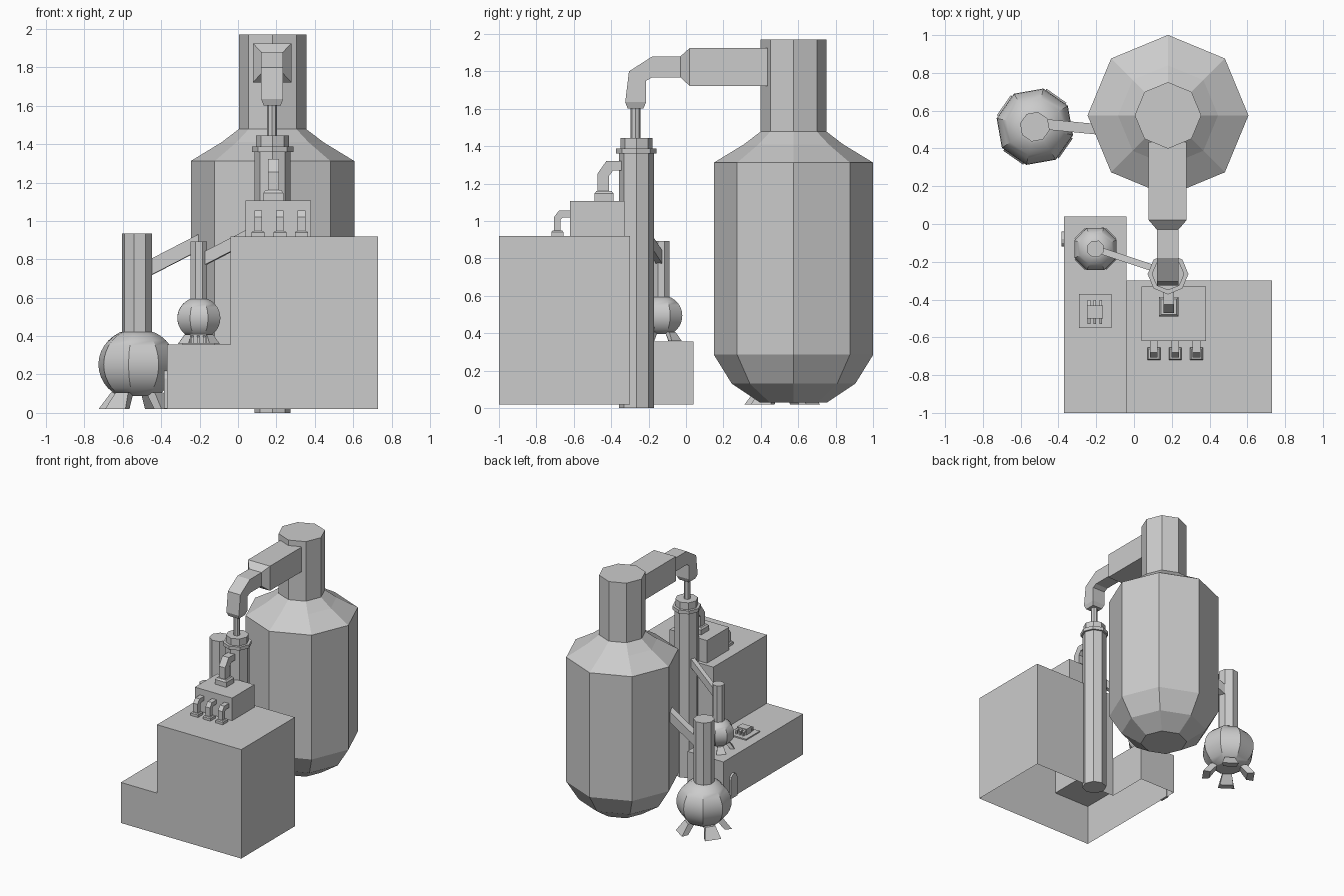
import bpy, bmesh, math
from mathutils import Vector

if "Cube" in bpy.data.objects:
    bpy.data.objects.remove(bpy.data.objects["Cube"])


def mesh_object(name, verts, faces, recalc=True):
    mesh = bpy.data.meshes.new(name)
    mesh.from_pydata(verts, [], faces)
    bm = bmesh.new()
    bm.from_mesh(mesh)
    bmesh.ops.remove_doubles(bm, verts=bm.verts, dist=1e-5)
    if recalc:
        bmesh.ops.recalc_face_normals(bm, faces=bm.faces)
    bm.to_mesh(mesh)
    bm.free()
    obj = bpy.data.objects.new(name, mesh)
    bpy.context.collection.objects.link(obj)
    return obj


def loft(name, rings):
    """Closed solid through rings of equal point count."""
    n = len(rings[0])
    verts = [p for ring in rings for p in ring]
    faces = [(k * n + i, k * n + (i + 1) % n, (k + 1) * n + (i + 1) % n, (k + 1) * n + i)
             for k in range(len(rings) - 1) for i in range(n)]
    faces += [tuple(range(n))[::-1], tuple(range(len(verts) - n, len(verts)))]
    return mesh_object(name, verts, faces)


def lathe(name, cx, cy, profile, rot=0, n=8):
    angles = [math.radians(rot) + 2 * math.pi * i / n for i in range(n)]
    return loft(name, [[(cx + r * math.cos(a), cy + r * math.sin(a), z) for a in angles]
                       for r, z in profile])


def box(name, x0, x1, y0, y1, z0, z1):
    return loft(name, [[(x0, y0, z), (x1, y0, z), (x1, y1, z), (x0, y1, z)] for z in (z0, z1)])


def duct(name, x, sections):
    """Square pipe in the y-z plane: outer y/z, inner y/z, half width per section."""
    return loft(name, [[(x - w, a, b), (x + w, a, b), (x + w, c, d), (x - w, c, d)]
                       for a, b, c, d, w in sections])


def beam(name, start, end, w, h):
    s, e = Vector(start), Vector(end)
    side = (e - s).cross(Vector((0, 0, 1))).normalized() * w / 2
    up = Vector((0, 0, h / 2))
    return loft(name, [[p - side - up, p + side - up, p + side + up, p - side + up] for p in (s, e)])


# Large tank with neck
lathe("tank", 0.18, 0.575, [(0.18, 0.03), (0.33, 0.13), (0.426, 0.285), (0.426, 1.312),
                            (0.265, 1.41), (0.176, 1.478), (0.176, 1.97)])

# Overhead duct: wide, taper, then bend down to the column
duct("overhead_duct", 0.178, [
    (0.435, 1.925, 0.435, 1.722, 0.1), (0.02, 1.925, 0.02, 1.722, 0.1),
    (-0.03, 1.88, -0.03, 1.768, 0.057), (-0.18, 1.88, -0.18, 1.768, 0.057),
    (-0.305, 1.80, -0.213, 1.75, 0.057), (-0.325, 1.635, -0.213, 1.635, 0.057),
    (-0.312, 1.602, -0.228, 1.602, 0.045)])
lathe("drop_pipe", 0.178, -0.27, [(0.026, 1.4), (0.026, 1.61)])

# Tall column with collar
lathe("column", 0.18, -0.265, [(0.093, 0), (0.093, 1.38), (0.086, 1.38), (0.086, 1.445)])
lathe("column_collar", 0.18, -0.265, [(0.108, 1.36), (0.108, 1.388)])

# Stepped cabinet shell, open underneath
low = [(-0.37, -1), (-0.04, -1), (0.73, -1), (0.73, -0.3), (-0.04, -0.3), (-0.04, 0.04), (-0.37, 0.04)]
high = [(-0.04, -1), (0.73, -1), (0.73, -0.3), (-0.04, -0.3)]
verts, faces = [], []
for outline, z0, z1 in ((low, 0.02, 0.355), (high, 0.355, 0.92)):
    base, n = len(verts), len(outline)
    verts += [(x, y, z) for z in (z0, z1) for x, y in outline]
    faces += [(base + i, base + (i + 1) % n, base + n + (i + 1) % n, base + n + i) for i in range(n)]
faces += [(7, 8, 11, 12, 13), (18, 19, 20, 21)]
mesh_object("cabinet", verts, faces, recalc=False)


def outlet(name, x, base, pipe_w, sections):
    y0, y1, z0, z1, bw = base
    m = (y1 - y0) * 0.1
    duct(name + "_base", x, [(y0, z0, y1, z0, bw), (y0, z0 + 0.75 * (z1 - z0), y1, z0 + 0.75 * (z1 - z0), bw),
                             (y0 + m, z1, y1 - m, z1, bw * 0.8)])
    duct(name + "_pipe", x, [s + (pipe_w,) for s in sections])


# Distribution box with one inlet elbow and three outlet elbows
box("distribution_box", 0.04, 0.38, -0.62, -0.33, 0.915, 1.107)
outlet("inlet", 0.184, (-0.49, -0.387, 1.105, 1.16, 0.052), 0.029,
       [(-0.472, 1.155, -0.412, 1.155), (-0.472, 1.255, -0.412, 1.24),
        (-0.425, 1.322, -0.39, 1.27), (-0.33, 1.322, -0.33, 1.27)])
for i in range(3):
    outlet(f"outlet_{i + 1}", 0.105 + 0.113 * i, (-0.72, -0.655, 0.918, 0.948, 0.034), 0.02,
           [(-0.706, 0.945, -0.67, 0.945), (-0.706, 1.02, -0.67, 1.008),
            (-0.68, 1.055, -0.656, 1.02), (-0.61, 1.055, -0.61, 1.02)])

# Control panel on the low step
box("panel_plate", -0.29, -0.12, -0.55, -0.37, 0.35, 0.365)
box("panel_block", -0.25, -0.165, -0.5, -0.432, 0.36, 0.412)
for side, y, d in (("front", -0.522, 1), ("back", -0.41, -1)):
    for i in range(3):
        duct(f"panel_{side}_pipe_{i + 1}", -0.238 + 0.031 * i, [
            (y - 0.007 * d, 0.362, y + 0.007 * d, 0.362, 0.007),
            (y - 0.007 * d, 0.395, y + 0.007 * d, 0.387, 0.007),
            (y + 0.026 * d, 0.405, y + 0.026 * d, 0.391, 0.007)])

# Small arched door on the cabinet side
arch = [(-0.12, 0.022), (-0.12, 0.18)]
arch += [(-0.08 - 0.04 * math.cos(math.pi * k / 6), 0.18 + 0.04 * math.sin(math.pi * k / 6)) for k in range(1, 6)]
arch += [(-0.04, 0.18), (-0.04, 0.022)]
loft("door", [[(x, y, z) for y, z in arch] for x in (-0.385, -0.365)])


# Footed flasks: globe, straight neck, four splayed feet
def flask(name, cx, cy, z0, s, rot):
    prof = []
    for k in range(13):
        t = math.radians(-62 + 125 * k / 12)
        prof.append((0.207 * s * math.cos(t), z0 + s * (0.232 + 0.187 * math.sin(t))))
    prof += [(0.08 * s, z0 + 0.402 * s), (0.08 * s, z0 + 0.915 * s)]
    body = lathe(name, cx, cy, prof, rot)
    bpy.ops.object.select_all(action='DESELECT')
    body.select_set(True)
    bpy.context.view_layer.objects.active = body
    bpy.ops.object.shade_smooth_by_angle(angle=math.radians(30))
    for k in range(4):
        a = math.radians(rot + 22.5 + 45 + 90 * k)
        out, tan = Vector((math.cos(a), math.sin(a), 0)), Vector((-math.sin(a), math.cos(a), 0))
        rings = []
        for r0, r1, w, z in ((0.145, 0.2, 0.065, 0), (0.08, 0.14, 0.04, 0.085)):
            c = Vector((cx, cy, z0 + z * s))
            rings.append([c + s * (out * r + tan * t * w) for r, t in ((r0, -.8), (r1, -1), (r1, 1), (r0, .8))])
        loft(f"{name}_foot_{k + 1}", rings)


flask("large_flask", -0.525, 0.515, 0.02, 1.0, -12.5)
flask("small_flask", -0.204, -0.132, 0.358, 0.585, -22)
beam("large_flask_arm", (-0.49, 0.53, 0.74), (-0.18, 0.5, 0.9), 0.055, 0.085)
beam("small_flask_arm", (-0.185, -0.138, 0.798), (0.12, -0.24, 0.955), 0.035, 0.07)
